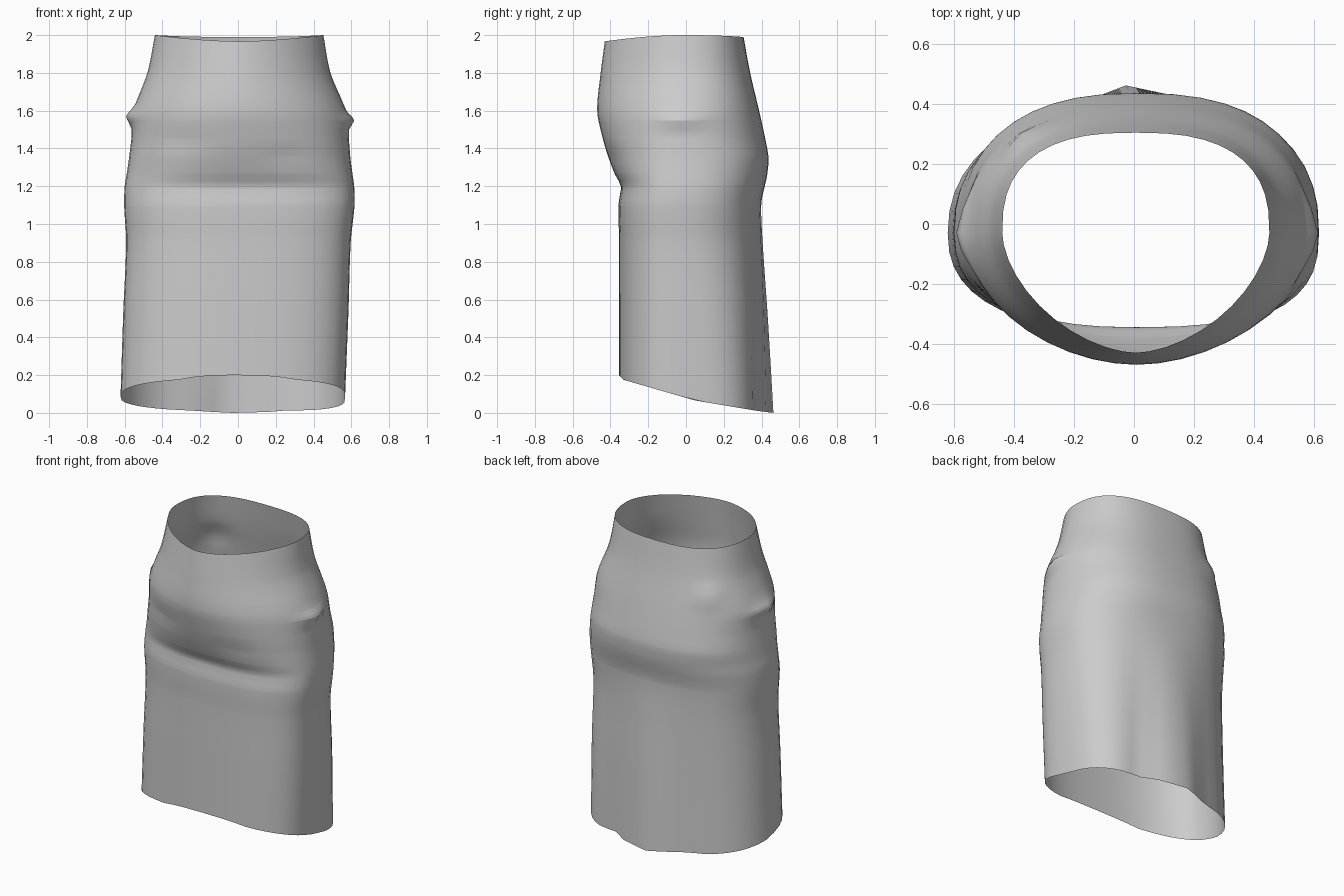
import bpy, bmesh
from math import sin, cos, pi, exp, copysign

if "Cube" in bpy.data.objects:
    bpy.data.objects.remove(bpy.data.objects["Cube"])

# Skirt sections: z, left x, right x, front y, back y,
# then squareness of the corners: front left, front right, back left, back right
SECTIONS = [
    (0.00, -.622, .567, -.355, .395, 2.4, 2.8, 2.2, 3.4),
    (0.50, -.607, .585, -.355, .393, 2.4, 2.8, 2.2, 2.9),
    (0.90, -.592, .597, -.354, .390, 2.4, 2.8, 2.3, 2.5),
    (1.10, -.603, .617, -.358, .395, 2.4, 2.7, 2.3, 2.5),
    (1.20, -.600, .615, -.345, .417, 2.35, 2.6, 2.3, 2.5),
    (1.26, -.590, .607, -.375, .430, 2.2, 2.45, 2.3, 2.5),
    (1.35, -.577, .595, -.410, .437, 2.1, 2.25, 2.4, 2.5),
    (1.45, -.565, .587, -.440, .420, 2.0, 2.1, 2.4, 2.4),
    (1.60, -.553, .570, -.470, .387, 1.9, 1.9, 2.4, 2.4),
    (1.80, -.480, .490, -.452, .340, 1.8, 1.8, 2.5, 2.5),
    (2.00, -.440, .452, -.430, .305, 1.7, 1.7, 2.6, 2.6),
]
# Local fabric bumps: centre x, y, z, spread x, y, z, push x, y
BUMPS = [
    (-.56, -.03, 1.57, .2, .10, .035, -.035, 0),   # left hip pucker
    (.58, -.03, 1.55, .2, .10, .035, .035, 0),     # right hip pucker
    (-.30, -.42, 1.44, .10, .2, .05, 0, .010),     # belly wrinkles
    (.25, -.40, 1.36, .10, .2, .05, 0, .008),
    (-.36, .28, 1.70, .06, .2, .07, -.01, .02),    # back wrinkle
]
SEGMENTS, ROWS = 44, 44


def section(z):
    """Smoothly interpolated section at height z."""
    for i in range(len(SECTIONS) - 1):
        if z <= SECTIONS[i + 1][0] + 1e-6:
            break
    p = [SECTIONS[max(0, min(len(SECTIONS) - 1, i + k))] for k in (-1, 0, 1, 2)]
    h = p[2][0] - p[1][0]
    t = (z - p[1][0]) / h
    out = []
    for k in range(1, 9):
        m0 = (p[2][k] - p[0][k]) / (p[2][0] - p[0][0]) * h
        m1 = (p[3][k] - p[1][k]) / (p[3][0] - p[1][0]) * h
        out.append((2*t**3 - 3*t*t + 1) * p[1][k] + (t**3 - 2*t*t + t) * m0
                   + (3*t*t - 2*t**3) * p[2][k] + (t**3 - t*t) * m1)
    return out


def bell(d, s):
    return exp(-(d / s) ** 2)


def hem_height(y):
    pts = [(-.36, .205), (-.33, .175), (.05, .065), (.37, .012), (.46, 0)]
    if y <= pts[0][0]:
        return pts[0][1]
    for (a, za), (b, zb) in zip(pts, pts[1:]):
        if y <= b:
            return za + (zb - za) * (y - a) / (b - a)
    return 0


def skirt_point(a, z):
    xl, xr, yf, yb, *corners = section(z)
    c, s = cos(a), sin(a)
    n = corners[(2 if s > 0 else 0) + (1 if c > 0 else 0)]
    yc = -.03
    x = (xl + xr) / 2 + (xr - xl) / 2 * copysign(abs(c) ** (2 / n), c)
    y = yc + ((yb - yc) if s > 0 else (yc - yf)) * copysign(abs(s) ** (2 / n), s)
    # Back drape: central fold with a valley on each side, growing toward the hem
    if s > 0 and z < 1.15:
        g = 1 - z / 1.15
        y += g * s * (.075 * bell(x - .03, .18)
                      - .035 * bell(x - .25, .09) - .012 * bell(x + .26, .09))
    for bx, by, bz, sx, sy, sz, px, py in BUMPS:
        w = bell(x - bx, sx) * bell(y - by, sy) * bell(z - bz, sz)
        x += px * w
        y += py * w
    # Slanted hem and slightly dipped waist
    if z < 1:
        z += hem_height(y) * (1 - z)
    elif z > 1.8:
        dip = .033 * max(0, -s) ** 2 + .01 * max(0, s) ** 2
        z -= dip * (z - 1.8) / .2
    return x, y, z


# Skirt: one open lofted tube
heights = sorted({r[0] for r in SECTIONS} | {1.55, 1.57}
                 | {2 * i / ROWS for i in range(ROWS + 1)})
bm = bmesh.new()
rings = [[bm.verts.new(skirt_point(2 * pi * i / SEGMENTS, z))
          for i in range(SEGMENTS)] for z in heights]
for lo, hi in zip(rings, rings[1:]):
    for i in range(SEGMENTS):
        j = (i + 1) % SEGMENTS
        bm.faces.new((lo[i], lo[j], hi[j], hi[i])).smooth = True
bmesh.ops.remove_doubles(bm, verts=bm.verts, dist=.0005)
mesh = bpy.data.meshes.new("skirt")
bm.to_mesh(mesh)
bm.free()
bpy.context.collection.objects.link(bpy.data.objects.new("skirt", mesh))
